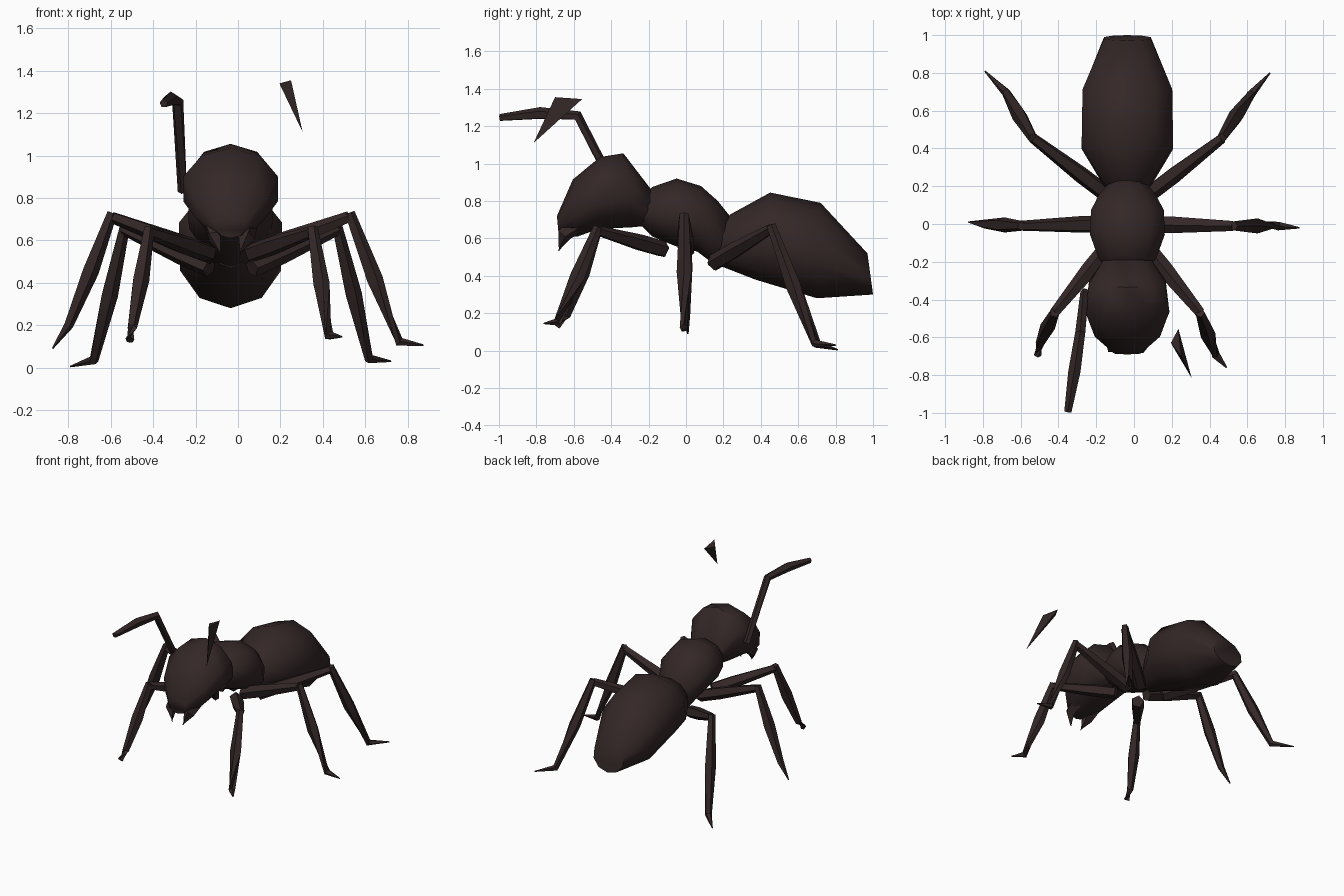
import bpy, bmesh, math
from mathutils import Vector

if "Cube" in bpy.data.objects:
    bpy.data.objects.remove(bpy.data.objects["Cube"])

CX = -0.035  # body centre line
shell = bpy.data.materials.new("dark_brown_shell")
shell.diffuse_color = (0.034, 0.02, 0.02, 1)
shell.use_nodes = True
shell.node_tree.nodes["Principled BSDF"].inputs["Base Color"].default_value = shell.diffuse_color


def skin(name, rings, angle=50):
    """Bridge equal-sized point rings into a closed mesh."""
    bm = bmesh.new()
    vr = [[bm.verts.new(p) for p in r] for r in rings]
    n = len(vr[0])
    for a, b in zip(vr, vr[1:]):
        for i in range(n):
            j = (i + 1) % n
            bm.faces.new((a[i], a[j], b[j], b[i]))
    bm.faces.new(vr[0])
    bm.faces.new(vr[-1])
    bmesh.ops.recalc_face_normals(bm, faces=bm.faces)
    me = bpy.data.meshes.new(name)
    bm.to_mesh(me)
    bm.free()
    me.materials.append(shell)
    ob = bpy.data.objects.new(name, me)
    bpy.context.collection.objects.link(ob)
    bpy.ops.object.select_all(action='DESELECT')
    ob.select_set(True)
    bpy.context.view_layer.objects.active = ob
    bpy.ops.object.shade_smooth_by_angle(angle=math.radians(angle))
    return ob


def body(name, stations, n=10):
    """Stations: top y, top z, bottom y, bottom z, half width."""
    rings = []
    for ty, tz, by, bz, w in stations:
        t, b = Vector((CX, ty, tz)), Vector((CX, by, bz))
        c, u = (t + b) / 2, (t - b) / 2
        rings.append([c + u * math.cos(a) + Vector((w * 1.04 * math.sin(a), 0, 0))
                      for a in (2 * math.pi * i / n for i in range(n))])
    return skin(name, rings)


def limb(name, pts, radii, n=5):
    """Tapered rod through a few joints."""
    pts = [Vector(p) for p in pts]
    rings = []
    for i, p in enumerate(pts):
        d = Vector()
        if i > 0:
            d += (p - pts[i - 1]).normalized()
        if i < len(pts) - 1:
            d += (pts[i + 1] - p).normalized()
        d.normalize()
        u = d.cross(Vector((0.3, 0.2, 1) if abs(d.z) < 0.8 else (0, 1, 0))).normalized()
        v = d.cross(u)
        rings.append([p + radii[i] * (u * math.cos(a) + v * math.sin(a))
                      for a in (2 * math.pi * k / n for k in range(n))])
    return skin(name, rings, 40)


# Body segments
body("abdomen", [(0.15, 0.66, 0.13, 0.47, 0.08), (0.24, 0.73, 0.19, 0.45, 0.13),
                 (0.45, 0.845, 0.37, 0.38, 0.245), (0.72, 0.79, 0.70, 0.28, 0.24),
                 (0.97, 0.52, 1.0, 0.30, 0.125)])
body("thorax", [(-0.24, 0.82, -0.24, 0.67, 0.11), (-0.18, 0.875, -0.18, 0.61, 0.155),
                (-0.05, 0.92, -0.06, 0.56, 0.20), (0.08, 0.88, 0.06, 0.53, 0.195),
                (0.17, 0.80, 0.14, 0.47, 0.15), (0.25, 0.70, 0.22, 0.45, 0.08)])
body("head", [(-0.17, 0.84, -0.19, 0.67, 0.12), (-0.335, 1.055, -0.28, 0.66, 0.205),
              (-0.46, 1.035, -0.47, 0.65, 0.225), (-0.605, 0.915, -0.58, 0.61, 0.175),
              (-0.69, 0.72, -0.68, 0.61, 0.07)])

# Mandibles
for side, s in (("left", -1), ("right", 1)):
    limb(side + "_mandible", [(CX + s * 0.08, -0.57, 0.68), (CX + s * 0.075, -0.65, 0.62),
                              (CX + s * 0.045, -0.68, 0.535)], [0.05, 0.04, 0.004], 4)

# Legs: hip, knee (mirrored), then shin bulge, ankle and toe for each side
legs = {
    "front": [(0.10, -0.12, 0.54), (0.385, -0.47, 0.64)],
    "middle": [(0.08, 0.0, 0.53), (0.56, -0.01, 0.71)],
    "hind": [(0.10, 0.15, 0.47), (0.50, 0.455, 0.65)],
}
feet = {
    "front_right": [(0.43, -0.69, 0.15), (0.49, -0.76, 0.145)],
    "front_left": [(-0.50, -0.64, 0.19), (-0.51, -0.69, 0.13)],
    "middle_right": [(0.76, -0.01, 0.12), (0.875, -0.02, 0.105)],
    "middle_left": [(-0.80, 0.0, 0.20), (-0.875, 0.01, 0.09)],
    "hind_right": [(0.62, 0.69, 0.04), (0.72, 0.80, 0.03)],
    "hind_left": [(-0.68, 0.70, 0.035), (-0.79, 0.81, 0.005)],
}
for pos, (hip, knee) in legs.items():
    for side, s in (("right", 1), ("left", -1)):
        h, k = [Vector((CX + s * p[0], p[1], p[2])) for p in (hip, knee)]
        ankle, toe = [Vector(p) for p in feet[pos + "_" + side]]
        blunt = 0.022 if (pos, side) == ("front", "left") else 0.004
        limb(f"{pos}_{side}_thigh", [h, h.lerp(k, 0.35), k], [0.045, 0.046, 0.028])
        limb(f"{pos}_{side}_shin",
             [k + Vector((0, 0, 0.02)), k.lerp(ankle, 0.5), ankle, toe],
             [0.026, 0.042, 0.024, blunt])

# Antennae: bent left one, broken floating piece on the right
limb("left_antenna", [(-0.26, -0.36, 0.83), (-0.285, -0.58, 1.255),
                      (-0.315, -0.78, 1.268), (-0.35, -0.995, 1.245)],
     [0.024, 0.028, 0.034, 0.02])
tip = Vector((0.305, -0.815, 1.11))
base = [Vector(p) for p in ((0.25, -0.70, 1.355), (0.195, -0.63, 1.34), (0.235, -0.555, 1.345))]
skin("right_antenna_piece", [base, [tip.lerp(p, 0.01) for p in base]], 20)
